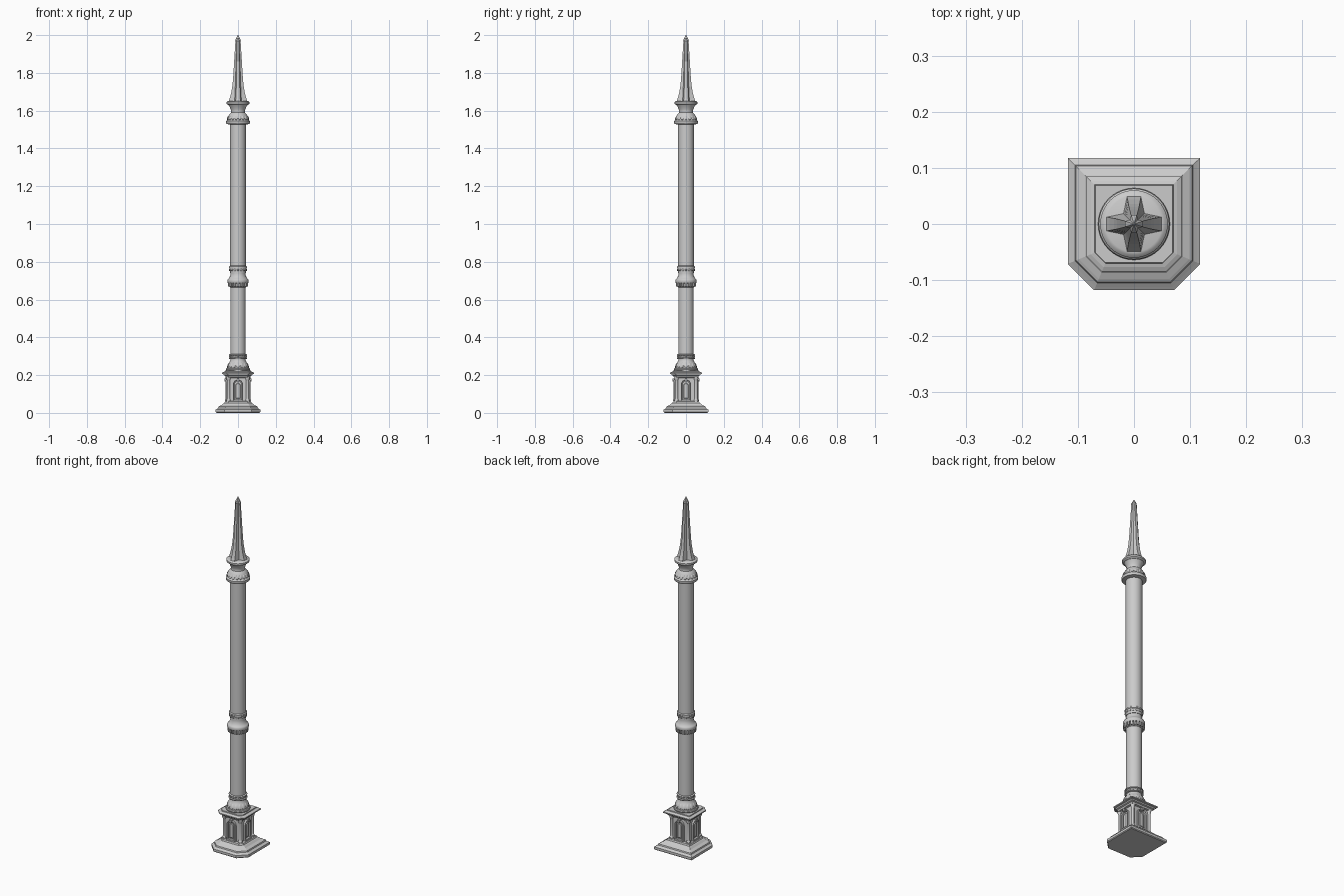
import bpy, bmesh
from math import sin, cos, pi, radians
from mathutils import Matrix

if "Cube" in bpy.data.objects:
    bpy.data.objects.remove(bpy.data.objects["Cube"])


def finish(bm, name, smooth=True):
    bmesh.ops.recalc_face_normals(bm, faces=bm.faces)
    me = bpy.data.meshes.new(name)
    bm.to_mesh(me)
    bm.free()
    ob = bpy.data.objects.new(name, me)
    bpy.context.collection.objects.link(ob)
    if smooth:
        bpy.ops.object.select_all(action='DESELECT')
        ob.select_set(True)
        bpy.context.view_layer.objects.active = ob
        bpy.ops.object.shade_smooth_by_angle(angle=radians(35))
    return ob


def loft(name, rings, smooth=False):
    """Skin a stack of equal-count rings and cap both ends."""
    bm = bmesh.new()
    vs = [[bm.verts.new(p) for p in r] for r in rings]
    n = len(vs[0])
    for a, b in zip(vs, vs[1:]):
        for i in range(n):
            j = (i + 1) % n
            bm.faces.new((a[i], a[j], b[j], b[i]))
    bm.faces.new(vs[0])
    bm.faces.new(vs[-1])
    return finish(bm, name, smooth)


def lathe(name, profile, n=40):
    return loft(name, [[(r * cos(2 * pi * i / n), r * sin(2 * pi * i / n), z)
                        for i in range(n)] for r, z in profile], True)


def plan(h, z):
    """Square plan with the two front corners chamfered."""
    c = .047 - .586 * (.118 - h)
    return [(-h + c, -h, z), (h - c, -h, z), (h, -h + c, z),
            (h, h, z), (-h, h, z), (-h, -h + c, z)]


def stepped(name, profile):
    return loft(name, [plan(h, z) for h, z in profile])


def bead_ring(name, count, r, z, size, tilt=0, box=False):
    """Ring of ovals or small blocks around the column."""
    bm = bmesh.new()
    for i in range(count):
        m = (Matrix.Rotation(2 * pi * i / count, 4, 'Z') @ Matrix.Translation((r, 0, z))
             @ Matrix.Rotation(tilt, 4, 'Y') @ Matrix.Diagonal((*size, 1)))
        if box:
            bmesh.ops.create_cube(bm, size=2, matrix=m)
        else:
            bmesh.ops.create_uvsphere(bm, u_segments=10, v_segments=6, radius=1, matrix=m)
    return finish(bm, name)


# Pedestal: plinth, core and cap
stepped("plinth", [(.114, 0), (.118, .004), (.118, .017), (.112, .021), (.105, .026),
                   (.103, .033), (.098, .036), (.087, .041), (.078, .050), (.072, .052),
                   (.069, .060), (.060, .062)])
stepped("pedestal_core", [(.054, .055), (.054, .20)])
stepped("pedestal_cap", [(.056, .186), (.064, .188), (.067, .196), (.074, .199), (.077, .205),
                         (.085, .207), (.085, .213), (.077, .217), (.070, .219), (.069, .224)])


# Corner colonnettes with small bases and capitals
post = [(.012, .058), (.012, .068), (.009, .072), (.008, .078), (.008, .168),
        (.009, .174), (.012, .180), (.012, .190)]
for label, x, y in (("front_left", -.050, -.050), ("front_right", .050, -.050),
                    ("back_left", -.053, .053), ("back_right", .053, .053)):
    lathe("corner_post_" + label, post, 16).location = (x, y, 0)


# Arched frames and raised panels on the four pedestal faces
def arch(w, z0, zs, n=12):
    return [(-w, z0)] + [(-w * cos(pi * i / n), zs + w * sin(pi * i / n))
                         for i in range(n + 1)] + [(w, z0)]


def arch_frame(name, ang):
    bm = bmesh.new()
    m = Matrix.Rotation(ang, 4, 'Z')
    sec = [(arch(.027, .062, .150), -.050), (arch(.027, .062, .150), -.064),
           (arch(.024, .062, .150), -.066), (arch(.019, .062, .150), -.062),
           (arch(.019, .062, .150), -.050)]
    rows = [[bm.verts.new(m @ Matrix.Translation((x, y, z)).to_translation())
             for x, z in pts] for pts, y in sec]
    for a, b in zip(rows, rows[1:] + rows[:1]):
        for i in range(len(a) - 1):
            bm.faces.new((a[i], a[i + 1], b[i + 1], b[i]))
    for e in (0, -1):
        bm.faces.new([r[e] for r in rows])
    finish(bm, name)
    inner = [(arch(.013, .075, .145), -.052), (arch(.013, .075, .145), -.057),
             (arch(.010, .079, .145), -.060)]
    loft(name + "_panel", [[m @ Matrix.Translation((x, y, z)).to_translation()
                            for x, z in pts] for pts, y in inner])
    # Keystone and sill blocks
    bm = bmesh.new()
    for z, sx, sy, sz in ((.174, .006, .010, .008), (.066, .026, .006, .004)):
        bmesh.ops.create_cube(bm, size=2, matrix=m @ Matrix.Translation((0, -.062, z))
                              @ Matrix.Diagonal((sx, sy, sz, 1)))
    finish(bm, name + "_blocks", False)


for k, side in enumerate(("front", "right", "back", "left")):
    arch_frame("arch_" + side, k * pi / 2)

# Round foot, ribbed bell and lower collar
lathe("shaft_foot", [(.055, .222), (.062, .224), (.064, .230), (.062, .236), (.056, .238),
                     (.056, .244), (.053, .256), (.046, .268), (.040, .278), (.040, .284),
                     (.048, .286), (.049, .291), (.043, .294), (.043, .302), (.048, .305),
                     (.048, .309), (.042, .312)])
bead_ring("foot_leaves", 16, .050, .252, (.006, .009, .017), radians(-24))
bead_ring("foot_collar_beads", 16, .043, .298, (.004, .005, .005))

# Shaft
lathe("lower_shaft", [(.041, .30), (.041, .68)])
lathe("upper_shaft", [(.042, .74), (.042, 1.54)])

# Middle collar with dentils and flared neck
lathe("middle_collar", [(.042, .664), (.045, .668), (.045, .686), (.054, .688), (.056, .692),
                        (.056, .704), (.053, .709), (.049, .712), (.044, .720), (.040, .730),
                        (.039, .742), (.041, .752), (.045, .760), (.045, .766), (.047, .768),
                        (.047, .775), (.042, .779)])
bead_ring("middle_dentils", 20, .048, .678, (.006, .0045, .010), box=True)
bead_ring("middle_neck_beads", 16, .044, .757, (.004, .005, .006))

# Capital
lathe("capital", [(.042, 1.526), (.061, 1.530), (.063, 1.533), (.063, 1.544), (.059, 1.548),
                  (.056, 1.552), (.055, 1.562), (.050, 1.574), (.043, 1.584), (.037, 1.590),
                  (.036, 1.597), (.039, 1.608), (.045, 1.622), (.050, 1.630), (.056, 1.632),
                  (.060, 1.636), (.060, 1.645), (.055, 1.650), (.050, 1.652)])
bead_ring("capital_leaves", 18, .051, 1.563, (.006, .008, .014), radians(-28))


# Cross-shaped spire with concave flare
def star(r, w, v, z):
    pts = []
    for k in range(4):
        c, s = cos(k * pi / 2), sin(k * pi / 2)
        pts += [(x * c - y * s, x * s + y * c, z) for x, y in ((r, -w), (r, w), (v, v))]
    return pts


loft("spire", [star(*p) for p in (
    (.050, .0125, .019, 1.648), (.044, .0115, .0175, 1.665), (.036, .010, .016, 1.695),
    (.030, .009, .0145, 1.73), (.026, .008, .013, 1.77), (.014, .005, .0075, 1.965),
    (.016, .005, .0075, 1.970), (.001, .0004, .0006, 2.0))])
